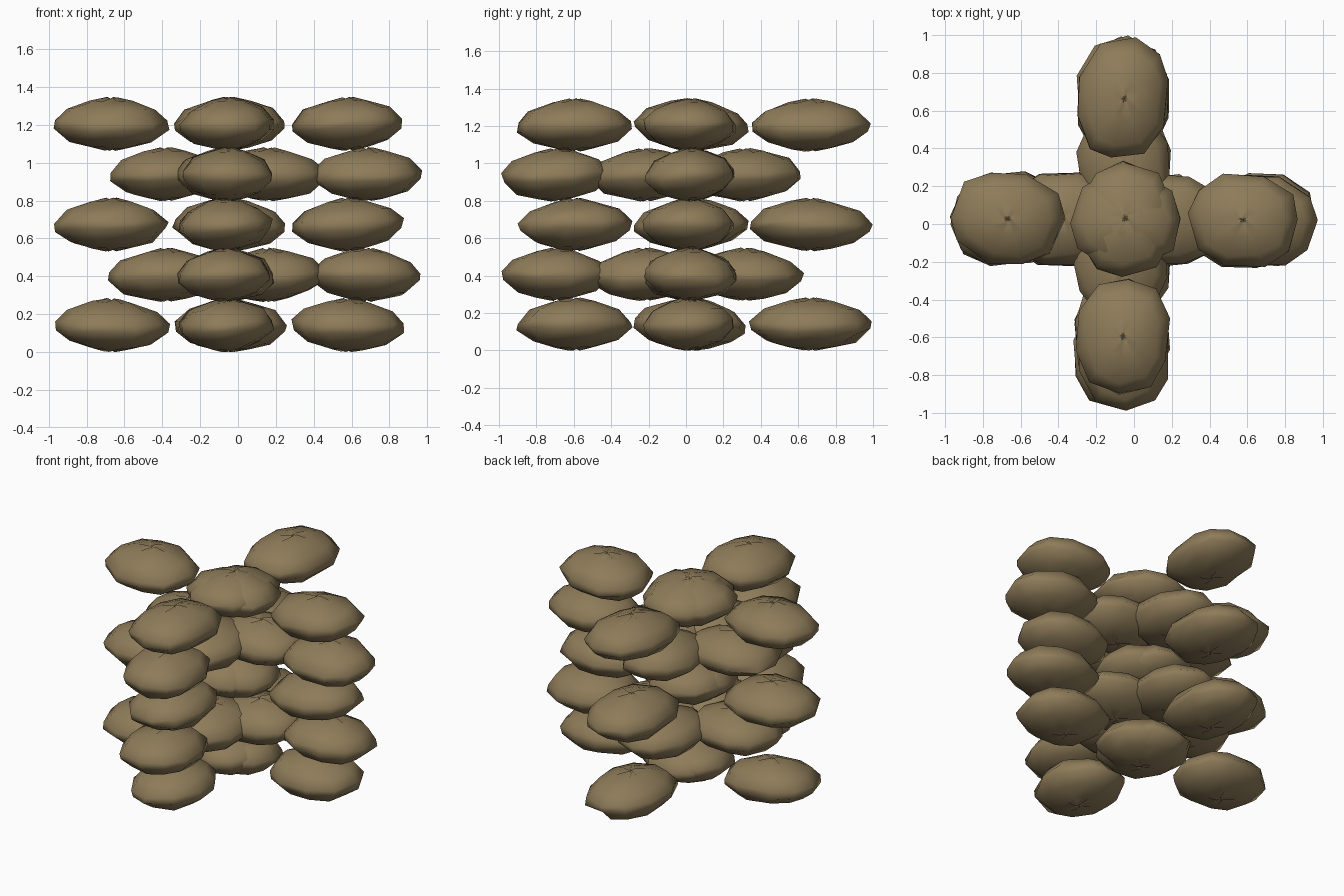
import bpy
import bmesh
import random
from math import sin, cos, tau, radians, copysign
from mathutils import Matrix

if "Cube" in bpy.data.objects:
    bpy.data.objects.remove(bpy.data.objects["Cube"], do_unlink=True)

random.seed(7)
SIDES = 10
HALF_WIDTH, HALF_HEIGHT = 0.255, 0.138

# Burlap colour
burlap = bpy.data.materials.new("burlap")
burlap.use_nodes = True
colour = (0.27, 0.20, 0.10, 1)
burlap.diffuse_color = colour
shader = burlap.node_tree.nodes["Principled BSDF"]
shader.inputs["Base Color"].default_value = colour
shader.inputs["Roughness"].default_value = 0.9

# Bag cross-section: (radius, height, pleat depth) from lower to upper pucker
PROFILE = [(0.10, -0.97, 0.06), (0.34, -0.91, 0), (0.72, -0.68, 0),
           (0.98, -0.22, 0), (0.99, 0.08, 0), (0.78, 0.56, 0),
           (0.36, 0.88, 0), (0.10, 0.96, 0.06)]


def soft(value):
    """Square off a round outline a little."""
    return copysign(abs(value) ** 0.9, value)


def make_bag(name, centre, half_length, along_y):
    bm = bmesh.new()
    wobble = [random.uniform(-0.1, 0.1) for _ in range(SIDES)]
    rings = []
    for radius, height, pleat in PROFILE:
        ring = []
        for i in range(SIDES):
            angle = tau * i / SIDES + wobble[i]
            r = radius * random.uniform(0.95, 1.02)
            sag = random.uniform(-0.07, 0.07) * radius
            z = height + sag + pleat * (-1) ** i
            ring.append(bm.verts.new((r * soft(cos(angle)) * half_length,
                                      r * soft(sin(angle)) * HALF_WIDTH,
                                      z * HALF_HEIGHT)))
        rings.append(ring)

    # Side panels
    for low, high in zip(rings, rings[1:]):
        for i in range(SIDES):
            j = (i + 1) % SIDES
            bm.faces.new((low[i], low[j], high[j], high[i]))

    # Puckered closed ends
    bottom = bm.verts.new((0, 0, -0.96 * HALF_HEIGHT))
    top = bm.verts.new((0, 0, 0.95 * HALF_HEIGHT))
    for i in range(SIDES):
        j = (i + 1) % SIDES
        bm.faces.new((rings[0][j], rings[0][i], bottom))
        bm.faces.new((rings[-1][i], rings[-1][j], top))

    # Lay the bag along its row with a slight slump
    yaw = radians(90 if along_y else 0) + random.uniform(-0.12, 0.12)
    turn = (Matrix.Rotation(yaw, 4, "Z")
            @ Matrix.Rotation(random.uniform(-0.05, 0.05), 4, "Y")
            @ Matrix.Rotation(random.uniform(-0.06, 0.06), 4, "X"))
    bmesh.ops.transform(bm, matrix=turn, verts=bm.verts)
    bmesh.ops.recalc_face_normals(bm, faces=bm.faces)

    mesh = bpy.data.meshes.new(name)
    bm.to_mesh(mesh)
    bm.free()
    mesh.materials.append(burlap)
    bag = bpy.data.objects.new(name, mesh)
    bag.location = centre
    bpy.context.collection.objects.link(bag)
    return bag


# Start and end of each bag in the crossed rows, shifted on alternate layers
X_ROWS = [[(-0.98, -0.36), (-0.35, 0.26), (0.28, 0.88)],
          [(-0.69, -0.07), (-0.15, 0.47), (0.38, 0.98)]]
Y_ROWS = [[(-0.91, -0.28), (-0.29, 0.34), (0.33, 1.0)],
          [(-0.99, -0.40), (-0.53, 0.09), (0.0, 0.63)]]
bags = []
for layer in range(5):
    z = 0.142 + 0.266 * layer
    shift = layer % 2
    for n, (start, end) in enumerate(X_ROWS[shift]):
        centre = ((start + end) / 2, 0.03 + random.uniform(-0.02, 0.02), z)
        bags.append(make_bag(f"sandbag_layer{layer + 1}_across_{n + 1}",
                             centre, (end - start) / 2, False))
    for n, (start, end) in enumerate(Y_ROWS[shift]):
        centre = (random.uniform(-0.08, -0.04), (start + end) / 2, z)
        bags.append(make_bag(f"sandbag_layer{layer + 1}_lengthwise_{n + 1}",
                             centre, (end - start) / 2, True))

bpy.ops.object.select_all(action="DESELECT")
for bag in bags:
    bag.select_set(True)
bpy.context.view_layer.objects.active = bags[0]
bpy.ops.object.shade_smooth_by_angle(angle=radians(65))
